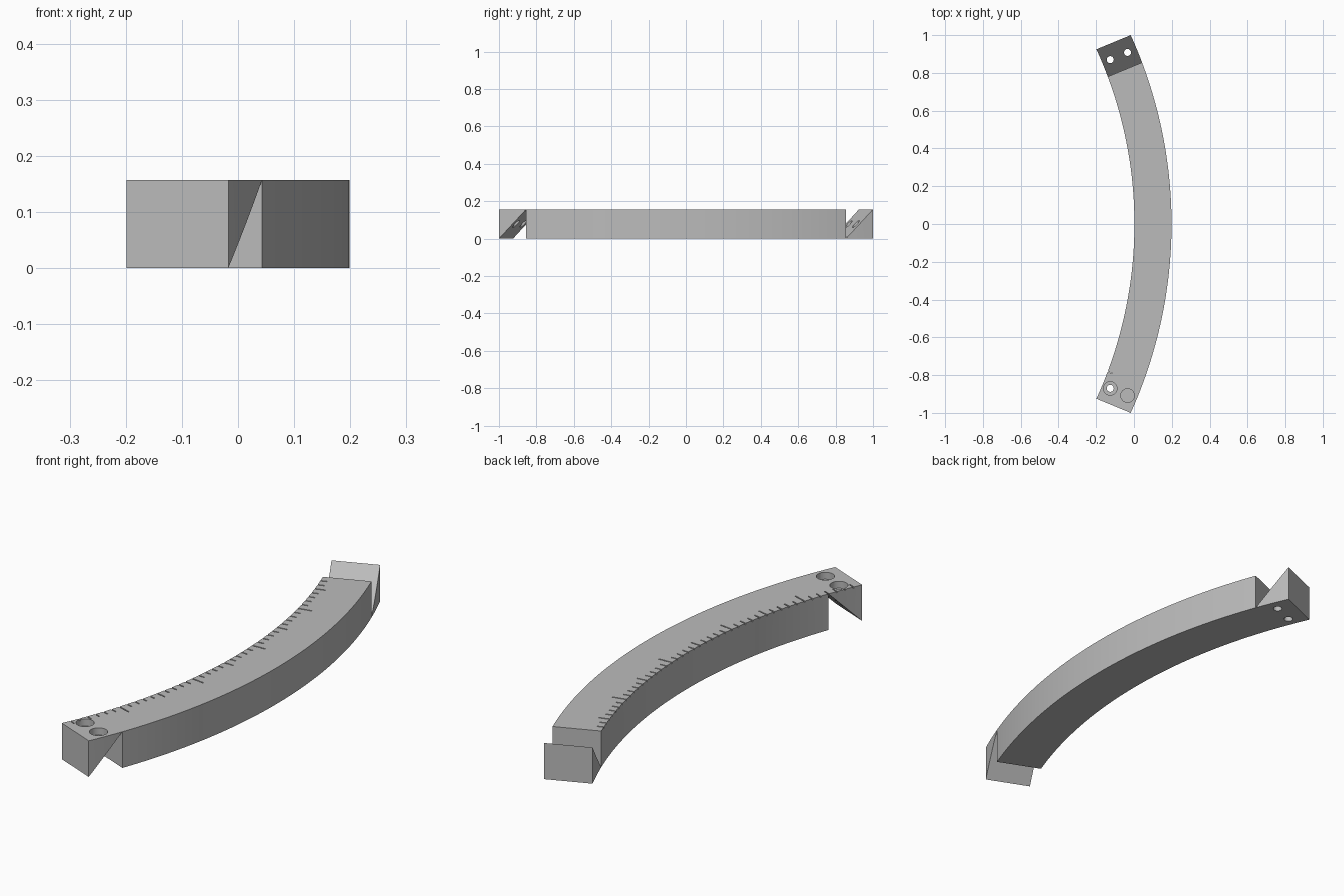
import bpy, bmesh, math
from mathutils import Matrix, Vector

if "Cube" in bpy.data.objects:
    bpy.data.objects.remove(bpy.data.objects["Cube"])

R_IN, R_OUT, H = 2.229, 2.425, 0.157
CX = 0.1985 - R_OUT              # arc centre on the x axis
HALF = math.radians(22.5)        # nominal half span
L = H                            # joint length, giving 45 degree slopes

grey = bpy.data.materials.new("plain_grey")
grey.use_nodes = True
grey.diffuse_color = (0.5, 0.5, 0.5, 1)
grey.node_tree.nodes["Principled BSDF"].inputs["Base Color"].default_value = (0.5, 0.5, 0.5, 1)


def polar(rho, a, z):
    return Vector((CX + rho * math.cos(a), rho * math.sin(a), z))


def joint_angle(rho, s):
    """Angle on a circle at distance s past the nominal end plane."""
    return HALF + math.asin(s / rho)


def finish(bm, name):
    mesh = bpy.data.meshes.new(name)
    bmesh.ops.recalc_face_normals(bm, faces=bm.faces)
    bm.to_mesh(mesh)
    bm.free()
    obj = bpy.data.objects.new(name, mesh)
    bpy.context.collection.objects.link(obj)
    mesh.materials.append(grey)
    return obj


def sweep(name, n, angle, low, high):
    """Four-sided section swept along the arc."""
    bm = bmesh.new()
    rings = []
    for i in range(n + 1):
        f = i / n
        corners = [(R_IN, low(f)), (R_OUT, low(f)), (R_OUT, high(f)), (R_IN, high(f))]
        rings.append([bm.verts.new(polar(r, angle(r, f), z)) for r, z in corners])
    for a, b in zip(rings, rings[1:]):
        for k in range(4):
            m = (k + 1) % 4
            bm.faces.new((a[k], a[m], b[m], b[k]))
    bm.faces.new(rings[0])
    bm.faces.new(rings[-1])
    bmesh.ops.remove_doubles(bm, verts=bm.verts, dist=1e-5)
    bmesh.ops.dissolve_degenerate(bm, edges=bm.edges, dist=1e-6)
    return finish(bm, name)


def add_cylinder(bm, rho, side, radius, z0, z1):
    place = Matrix.Translation(polar(rho, side * HALF, (z0 + z1) / 2))
    bmesh.ops.create_cone(bm, cap_ends=True, segments=32, radius1=radius,
                          radius2=radius, depth=z1 - z0, matrix=place)


def carve(obj, cutters):
    for c in cutters:
        mod = obj.modifiers.new("cut", 'BOOLEAN')
        mod.object = c
        mod.operation = 'DIFFERENCE'
        mod.solver = 'EXACT'
    bpy.context.view_layer.update()
    graph = bpy.context.evaluated_depsgraph_get()
    mesh = bpy.data.meshes.new_from_object(obj.evaluated_get(graph))
    obj.modifiers.clear()
    obj.data = mesh


# Curved bar and the two interlocking end hooks
body = sweep("curved_bar", 64,
             lambda r, f: (2 * f - 1) * joint_angle(r, -L / 2),
             lambda f: 0, lambda f: H)
front_hook = sweep("front_hook", 6,
                   lambda r, f: -joint_angle(r, L * (f - 0.5)),
                   lambda f: H * (1 - f), lambda f: H)
back_hook = sweep("back_hook", 6,
                  lambda r, f: joint_angle(r, L * (f - 0.5)),
                  lambda f: 0, lambda f: H * f)

# Screw holes, counterbored in the front hook
drills = {}
for side in (-1, 1):
    bm = bmesh.new()
    for rho in (2.274, 2.373):
        add_cylinder(bm, rho, side, 0.0185, -0.1, 0.3)
    drills[side] = finish(bm, "drill_cutter")
bm = bmesh.new()
for rho in (2.274, 2.373):
    add_cylinder(bm, rho, -1, 0.036, H - 0.03, 0.3)
bore = finish(bm, "counterbore_cutter")

# Engraved scale: one groove per degree, longer at each fifth and tenth
bm = bmesh.new()
for i in range(44):
    a = math.radians(i - 23.5)
    step = i - 1
    length = 0.06 if (step - 5) % 10 == 0 else 0.045 if step % 5 == 0 else 0.028
    place = (Matrix.Translation(polar(R_IN + length / 2 - 0.01, a, H))
             @ Matrix.Rotation(a, 4, 'Z')
             @ Matrix.Diagonal((length + 0.02, 0.005, 0.012, 1)))
    bmesh.ops.create_cube(bm, size=1, matrix=place)
scale = finish(bm, "scale_cutter")

carve(body, [scale])
carve(front_hook, [drills[-1], bore, scale])
carve(back_hook, [drills[1]])
for cutter in (drills[-1], drills[1], bore, scale):
    bpy.data.objects.remove(cutter)

# Smooth the long curves, keep the edges crisp
bpy.ops.object.select_all(action='DESELECT')
for obj in (body, front_hook, back_hook):
    obj.select_set(True)
bpy.context.view_layer.objects.active = body
bpy.ops.object.shade_smooth_by_angle(angle=math.radians(20))
